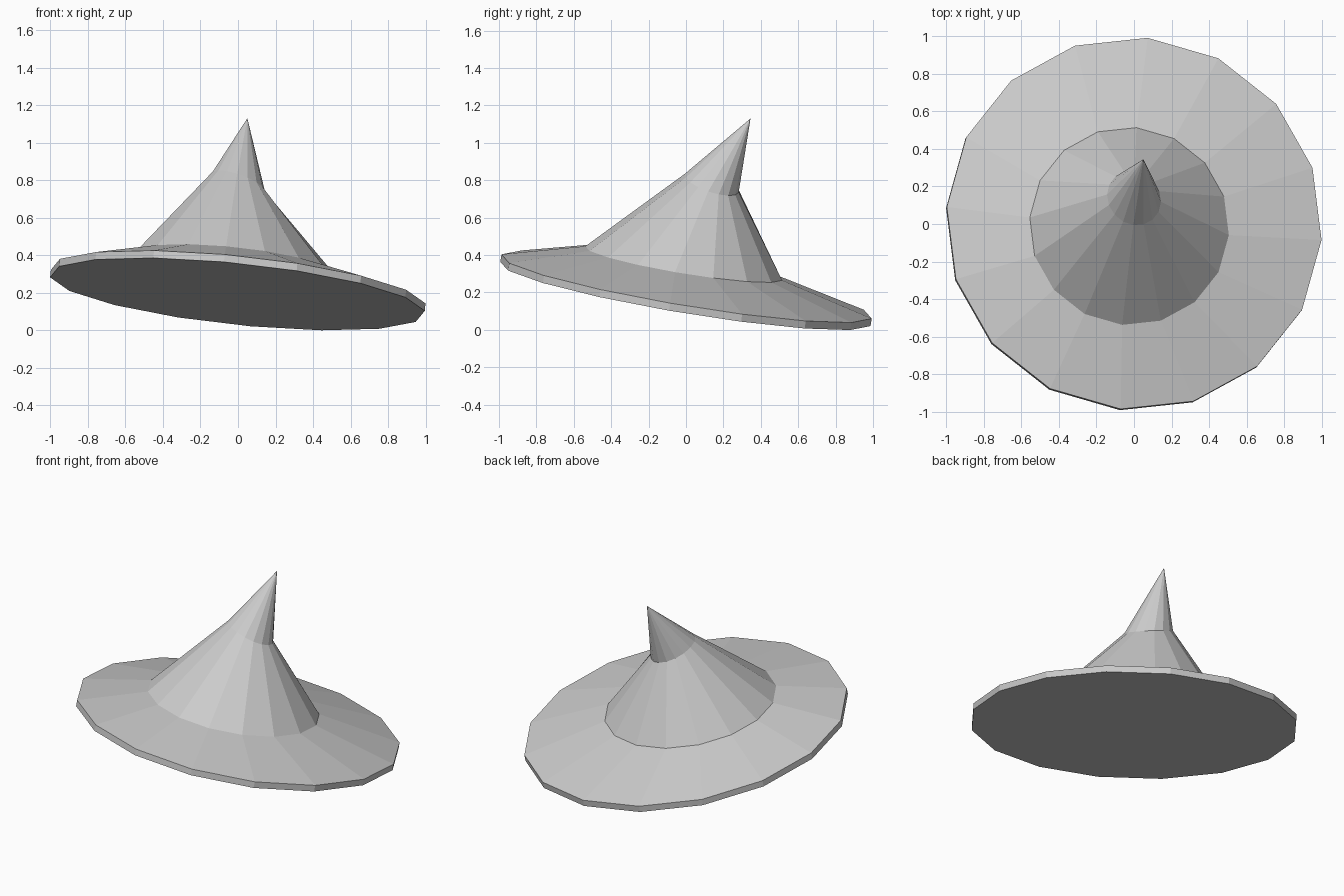
import bpy
import bmesh
from math import cos, sin, pi, radians
from mathutils import Vector

SIDES = 16
PHASE = radians(-4.6)

if "Cube" in bpy.data.objects:
    bpy.data.objects.remove(bpy.data.objects["Cube"], do_unlink=True)

# One plain grey for the whole hat
grey = bpy.data.materials.new("Plain grey")
grey.use_nodes = True
colour = (0.6, 0.6, 0.6, 1)
grey.diffuse_color = colour
grey.node_tree.nodes["Principled BSDF"].inputs["Base Color"].default_value = colour


def ring(bm, centre, radius, normal):
    """Add a circle of vertices that leans along the given normal."""
    lean = Vector((0, 0, 1)).rotation_difference(Vector(normal))
    verts = []
    for i in range(SIDES):
        a = PHASE + i * 2 * pi / SIDES
        spoke = lean @ Vector((radius * cos(a), radius * sin(a), 0))
        verts.append(bm.verts.new(Vector(centre) + spoke))
    return verts


def bridge(bm, low, high):
    """Join two rings with a band of flat quads."""
    for i in range(SIDES):
        j = (i + 1) % SIDES
        bm.faces.new((low[i], low[j], high[j], high[i]))


def finish(bm, name):
    mesh = bpy.data.meshes.new(name)
    bm.normal_update()
    bm.to_mesh(mesh)
    bm.free()
    mesh.materials.append(grey)
    obj = bpy.data.objects.new(name, mesh)
    bpy.context.collection.objects.link(obj)
    return obj


brim_lean = (0.104, 0.166, 1)
bend_lean = (0.36, 0.34, 1)
crown_base = ((-0.025, -0.012, 0.356), 0.535, brim_lean)

# Brim: flat underside, thin rim and sloping top
bm = bmesh.new()
under = ring(bm, (-0.003, -0.003, 0.192), 1.007, brim_lean)
rim = ring(bm, (0.001, 0.003, 0.232), 1.007, brim_lean)
inner = ring(bm, *crown_base)
bm.faces.new(under[::-1])
bridge(bm, under, rim)
bridge(bm, rim, inner)
finish(bm, "brim")

# Crown: leaning cone with a bend below the pointed tip
bm = bmesh.new()
base = ring(bm, *crown_base)
bend = ring(bm, (0, 0.138, 0.785), 0.152, bend_lean)
tip = bm.verts.new((0.05, 0.345, 1.13))
bridge(bm, base, bend)
for i in range(SIDES):
    bm.faces.new((bend[i], bend[(i + 1) % SIDES], tip))
finish(bm, "crown")
